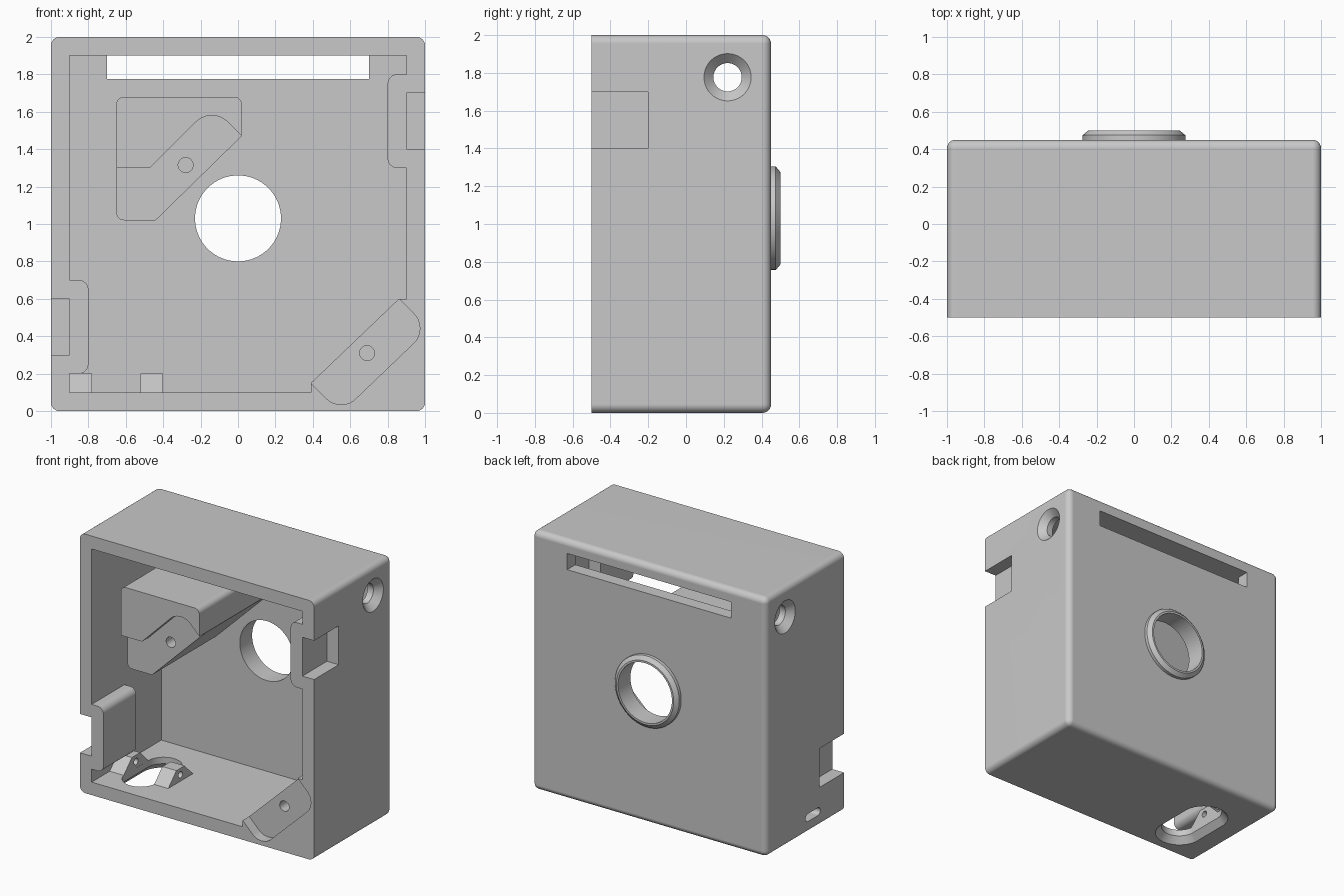
import bpy, bmesh, math
from mathutils import Vector

if "Cube" in bpy.data.objects:
    bpy.data.objects.remove(bpy.data.objects["Cube"])

SHADE = (0.58, 0.58, 0.58, 1)
grey = bpy.data.materials.new("plain grey")
grey.use_nodes = True
grey.diffuse_color = SHADE
grey.node_tree.nodes["Principled BSDF"].inputs["Base Color"].default_value = SHADE


def make(name, bm):
    bmesh.ops.recalc_face_normals(bm, faces=bm.faces)
    mesh = bpy.data.meshes.new(name)
    bm.to_mesh(mesh)
    bm.free()
    mesh.materials.append(grey)
    ob = bpy.data.objects.new(name, mesh)
    bpy.context.collection.objects.link(ob)
    return ob


def loft(name, axis, sections):
    """Closed solid through (distance, outline) sections along an axis."""
    place = {"x": lambda u, v, t: (t, u, v),
             "y": lambda u, v, t: (u, t, v),
             "z": lambda u, v, t: (u, v, t)}[axis]
    bm = bmesh.new()
    rings = [[bm.verts.new(place(u, v, t)) for u, v in pts] for t, pts in sections]
    n = len(rings[0])
    for a, b in zip(rings, rings[1:]):
        for i in range(n):
            j = (i + 1) % n
            bm.faces.new((a[i], a[j], b[j], b[i]))
    bm.faces.new(rings[0])
    bm.faces.new(rings[-1])
    return make(name, bm)


def prism(name, axis, a, b, pts):
    return loft(name, axis, [(a, pts), (b, pts)])


def rect(u0, u1, v0, v1):
    return [(u0, v0), (u1, v0), (u1, v1), (u0, v1)]


def slot(u, v, r, half=0.0, n=48):
    """Circle, or a slot stretched along u."""
    pts = []
    for i in range(n):
        a = 2 * math.pi * (i + 0.5) / n
        c = math.cos(a)
        pts.append((u + r * c + math.copysign(half, c), v + r * math.sin(a)))
    return pts


def rounded(corners, steps=8):
    """Outline from (u, v, fillet radius) corners."""
    out = []
    for i, (u, v, r) in enumerate(corners):
        p = Vector((u, v))
        if not r:
            out.append((u, v))
            continue
        d1 = (Vector(corners[i - 1][:2]) - p).normalized()
        d2 = (Vector(corners[(i + 1) % len(corners)][:2]) - p).normalized()
        half = d1.angle(d2) / 2
        centre = p + (d1 + d2).normalized() * (r / math.sin(half))
        s = p + d1 * (r / math.tan(half)) - centre
        e = p + d2 * (r / math.tan(half)) - centre
        for k in range(steps + 1):
            out.append(tuple(centre + s.lerp(e, k / steps).normalized() * r))
    return out


# Outer shell: all edges rounded except the open front rim
bm = bmesh.new()
bmesh.ops.create_cube(bm, size=1)
for v in bm.verts:
    v.co = (v.co.x * 2, -0.5 if v.co.y < 0 else 0.45, v.co.z * 2 + 1)
edges = [e for e in bm.edges if max(v.co.y for v in e.verts) > 0]
bmesh.ops.bevel(bm, geom=edges, offset=0.045, segments=6, profile=0.5, affect="EDGES")
case = make("case", bm)


def combine(part, operation):
    mod = case.modifiers.new(part.name, "BOOLEAN")
    mod.operation = operation
    mod.solver = "EXACT"
    mod.object = part
    bpy.ops.object.select_all(action="DESELECT")
    bpy.context.view_layer.objects.active = case
    case.select_set(True)
    bpy.ops.object.modifier_apply(modifier=mod.name)
    bpy.data.objects.remove(part)


def add(part):
    combine(part, "UNION")


def cut(part):
    combine(part, "DIFFERENCE")


# Hollow interior
cut(prism("cavity", "y", -0.7, 0.35, rect(-0.9, 0.9, 0.1, 1.9)))

# Lens ring on the back
add(loft("lens_ring", "y", [(0.4, slot(0, 1.03, 0.275)), (0.475, slot(0, 1.03, 0.275)),
                            (0.5, slot(0, 1.03, 0.245))]))
cut(prism("lens_hole", "y", 0.2, 0.6, slot(0, 1.03, 0.23)))

# Long window in the back wall
cut(prism("window", "y", 0.3, 0.6, rect(-0.7, 0.7, 1.775, 1.9)))

# Upper mounting post with its recessed seat
add(prism("upper_post", "y", -0.5, 0.4, rounded([
    (-0.65, 1.02, 0.04), (-0.44, 1.02, 0), (0.02, 1.47, 0),
    (0.02, 1.68, 0.04), (-0.65, 1.68, 0.04)])))
cut(prism("upper_seat", "y", -0.6, -0.42, rounded([
    (-0.75, 0.95, 0), (-0.46, 0.95, 0), (0.07, 1.42, 0),
    (-0.14, 1.63, 0.12), (-0.47, 1.3, 0), (-0.75, 1.3, 0)])))

# Corner mounting post with its recessed seat
add(prism("corner_post", "y", -0.5, 0.4, [
    (0.39, 0.05), (0.39, 0.15), (0.86, 0.6), (0.95, 0.6), (0.95, 0.05)]))
cut(prism("corner_seat", "y", -0.6, -0.42, rounded([
    (0.39, 0.15, 0), (0.55, -0.01, 0.11), (1.02, 0.44, 0.11), (0.86, 0.6, 0)])))

# Screw holes in both posts
for x, z in ((-0.28, 1.315), (0.69, 0.31)):
    cut(prism("screw_hole", "y", -0.6, -0.1, slot(x, z, 0.04, n=24)))

# Side notches, each backed by a rounded pocket block, and countersunk side holes
for side, low in ((1, 1.3), (-1, 0.2)):
    add(prism("pocket", "y", -0.5, -0.1, rounded([
        (side * 0.95, low, 0), (side * 0.8, low, 0.05),
        (side * 0.8, low + 0.5, 0.05), (side * 0.95, low + 0.5, 0)])))
    cut(prism("notch", "x", side * 0.9, side * 1.1, rect(-0.6, -0.2, low + 0.1, low + 0.4)))
    cut(loft("side_hole", "x", [
        (side * 0.85, slot(0.22, 1.777, 0.075)), (side * 0.95, slot(0.22, 1.777, 0.075)),
        (side * 1.0, slot(0.22, 1.777, 0.125)), (side * 1.05, slot(0.22, 1.777, 0.125))]))

# Pivot lugs either side of the floor opening
for x in (-0.9, -0.52):
    add(prism("pivot_lug", "x", x - (0.05 if x < -0.8 else 0), x + 0.12, [
        (-0.28, 0.05), (-0.28, 0.1), (-0.18, 0.2), (-0.08, 0.2), (0.02, 0.1), (0.02, 0.05)]))


def floor_outline(r):
    return [(x, y) for y, x in slot(-0.12, -0.65, r, 0.14)]


cut(loft("floor_opening", "z", [(-0.05, floor_outline(0.175)), (0.0, floor_outline(0.175)),
                                (0.05, floor_outline(0.13)), (0.25, floor_outline(0.13))]))
cut(prism("pivot_hole", "x", -0.95, -0.3, slot(-0.13, 0.15, 0.025, n=20)))
cut(prism("pin_slot", "x", -1.1, -0.9, slot(-0.12, 0.12, 0.03, 0.06, n=24)))

# Smooth rounded edges, crisp flat faces
case.data.materials.clear()
case.data.materials.append(grey)
bpy.context.view_layer.objects.active = case
case.select_set(True)
bpy.ops.object.shade_smooth_by_angle(angle=math.radians(25))
normals = case.modifiers.new("even_normals", "WEIGHTED_NORMAL")
normals.keep_sharp = True
